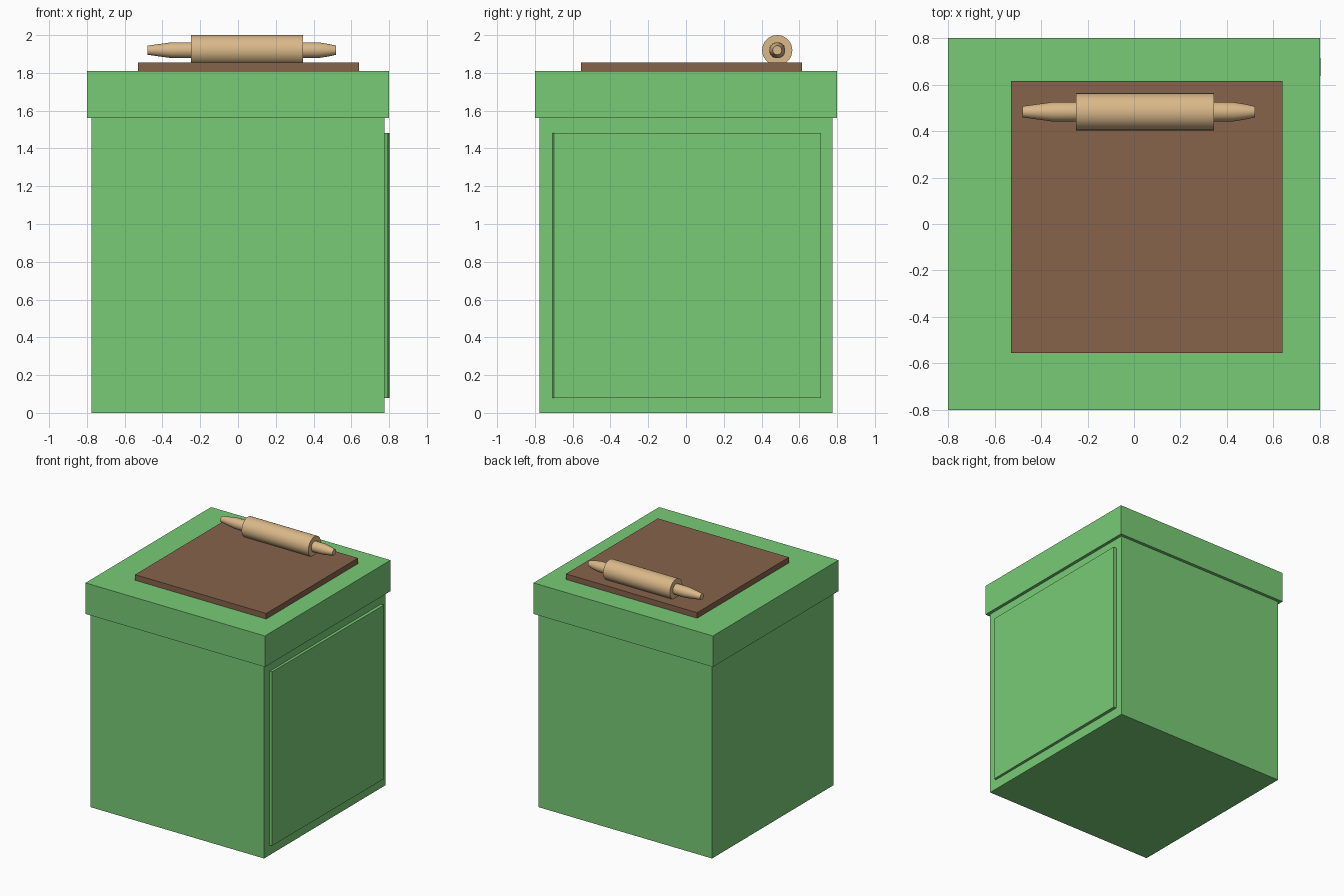
import bpy, bmesh, math
from mathutils import Matrix

if "Cube" in bpy.data.objects:
    bpy.data.objects.remove(bpy.data.objects["Cube"])


def material(name, rgb):
    m = bpy.data.materials.new(name)
    m.diffuse_color = (*rgb, 1)
    m.use_nodes = True
    m.node_tree.nodes["Principled BSDF"].inputs["Base Color"].default_value = m.diffuse_color
    return m


green = material("green_paint", (0.19, 0.60, 0.18))
brown = material("dark_wood", (0.24, 0.125, 0.07))
tan = material("light_wood", (0.70, 0.48, 0.25))


def add_object(name, bm, mat):
    bmesh.ops.recalc_face_normals(bm, faces=bm.faces)
    mesh = bpy.data.meshes.new(name)
    bm.to_mesh(mesh)
    bm.free()
    mesh.materials.append(mat)
    ob = bpy.data.objects.new(name, mesh)
    bpy.context.collection.objects.link(ob)
    return ob


def box_bm(x0, x1, y0, y1, z0, z1):
    bm = bmesh.new()
    bmesh.ops.create_cube(bm, size=1)
    for v in bm.verts:
        v.co = (x1 if v.co.x > 0 else x0,
                y1 if v.co.y > 0 else y0,
                z1 if v.co.z > 0 else z0)
    return bm


# Cabinet body, overhanging worktop and cutting board
add_object("cabinet_body", box_bm(-0.775, 0.775, -0.775, 0.775, 0, 1.56), green)
add_object("worktop", box_bm(-0.8, 0.8, -0.8, 0.8, 1.56, 1.81), green)
add_object("cutting_board", box_bm(-0.53, 0.64, -0.555, 0.615, 1.81, 1.855), brown)

# Door on the right side, its front edge set slightly in
door = box_bm(0.77, 0.802, -0.71, 0.715, 0.08, 1.482)
for v in door.verts:
    if v.co.x > 0.79 and v.co.y < 0:
        v.co.x, v.co.y = 0.795, -0.70
add_object("door", door, green)

# Rolling pin: lathed profile (position along the pin, radius)
profile = [(-0.48, 0), (-0.48, 0.024), (-0.35, 0.042), (-0.25, 0.042),
           (-0.25, 0.08), (0.345, 0.08), (0.345, 0.042), (0.43, 0.041),
           (0.48, 0.033), (0.52, 0.024), (0.52, 0)]
bm = bmesh.new()
verts = [bm.verts.new((x, 0, r)) for x, r in profile]
edges = [bm.edges.new(pair) for pair in zip(verts, verts[1:])]
bmesh.ops.spin(bm, geom=verts + edges, cent=(0, 0, 0), axis=(1, 0, 0),
               angle=math.tau, steps=32, use_merge=False)
bmesh.ops.remove_doubles(bm, verts=bm.verts, dist=1e-4)
bmesh.ops.transform(bm, matrix=Matrix.Translation((0, 0.483, 1.92)), verts=bm.verts)
pin = add_object("rolling_pin", bm, tan)
bpy.context.view_layer.objects.active = pin
pin.select_set(True)
bpy.ops.object.shade_smooth_by_angle(angle=math.radians(30))
